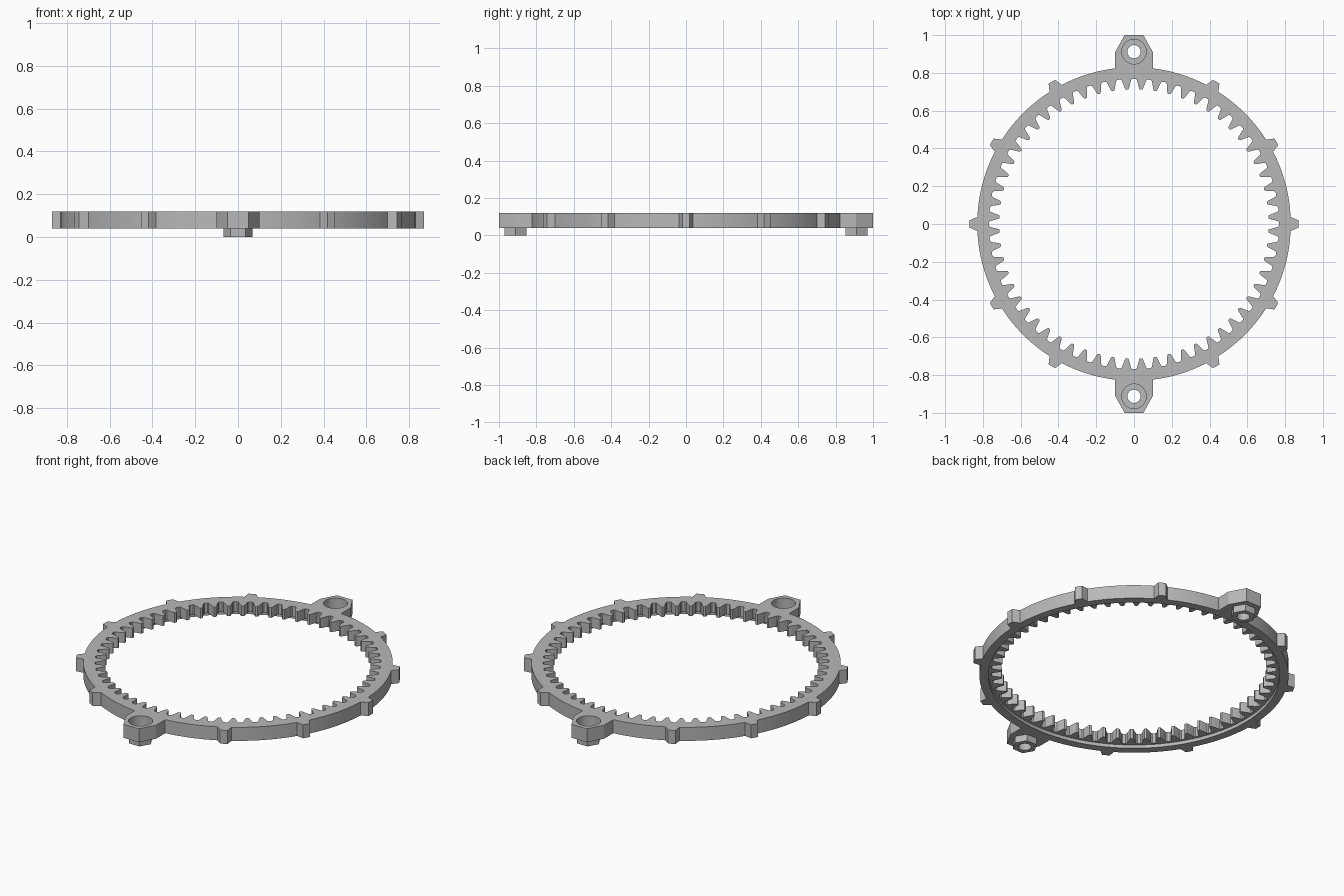
import bpy, bmesh, math
from math import sin, cos, pi, radians

if "Cube" in bpy.data.objects:
    bpy.data.objects.remove(bpy.data.objects["Cube"], do_unlink=True)

grey = bpy.data.materials.new("plain_grey")
grey.use_nodes = True
colour = (0.48, 0.48, 0.48, 1)
grey.diffuse_color = colour
grey.node_tree.nodes["Principled BSDF"].inputs["Base Color"].default_value = colour

RING, ROOT, TIP = 0.83, 0.768, 0.712
TEETH = 60
BOTTOM, TOP = 0.04, 0.12
EAR_Y = 0.912


def circle(r, n, cx=0, cy=0):
    return [(cx + r * cos(2 * pi * i / n), cy + r * sin(2 * pi * i / n)) for i in range(n)]


def turned(u, v, a):
    return (u * cos(a) - v * sin(a), u * sin(a) + v * cos(a))


def plate(name, loops, z0, z1):
    """Extrude an outline with optional holes."""
    bm = bmesh.new()
    for pts in loops:
        vs = [bm.verts.new((x, y, z0)) for x, y in pts]
        for i, v in enumerate(vs):
            bm.edges.new((v, vs[i - 1]))
    bmesh.ops.triangle_fill(bm, use_beauty=True, use_dissolve=False, edges=bm.edges[:])
    res = bmesh.ops.extrude_face_region(bm, geom=bm.faces[:], use_keep_orig=True)
    for g in res["geom"]:
        if isinstance(g, bmesh.types.BMVert):
            g.co.z = z1
    bmesh.ops.recalc_face_normals(bm, faces=bm.faces[:])
    mesh = bpy.data.meshes.new(name)
    bm.to_mesh(mesh)
    bm.free()
    mesh.materials.append(grey)
    ob = bpy.data.objects.new(name, mesh)
    bpy.context.collection.objects.link(ob)
    return ob


def activate(ob):
    bpy.ops.object.select_all(action='DESELECT')
    ob.select_set(True)
    bpy.context.view_layer.objects.active = ob


def cut(ob, cutter):
    mod = ob.modifiers.new("cut", 'BOOLEAN')
    mod.operation, mod.solver, mod.object = 'DIFFERENCE', 'EXACT', cutter
    activate(ob)
    bpy.ops.object.modifier_apply(modifier=mod.name)
    bpy.data.objects.remove(cutter, do_unlink=True)


# Outer outline: arcs between ten small nubs and two screw ears
nub = [(0.829, -0.037), (0.87, -0.02), (0.87, 0.02), (0.829, 0.037)]
ear = [(0.824, -0.1), (0.91, -0.1), (1, -0.05), (1, 0.05), (0.91, 0.1), (0.824, 0.1)]
shapes = [ear if k in (3, 9) else nub for k in range(12)]
outer = []
for k, shape in enumerate(shapes):
    a = radians(30 * k)
    outer += [turned(u, v, a) for u, v in shape]
    start = a + math.asin(shape[-1][1] / RING)
    end = a + radians(30) + math.asin(shapes[(k + 1) % 12][0][1] / RING)
    steps = 10
    for i in range(1, steps):
        t = start + (end - start) * i / steps
        outer.append((RING * cos(t), RING * sin(t)))

# Inner outline: gear teeth with rounded roots and tips, a gap on each axis
half_tooth = [(ROOT, 0.008), (ROOT - 0.005, 0.015), (0.745, 0.02),
              (TIP + 0.008, 0.027), (TIP, 0.031)]
gap = [(r, -v) for r, v in reversed(half_tooth)] + half_tooth
inner = [turned(u, v, 2 * pi * k / TEETH) for k in range(TEETH) for u, v in gap]

# Ring body with screw holes
holes = [circle(0.035, 32, 0, s * EAR_Y) for s in (-1, 1)]
body = plate("ring_gear", [outer, inner] + holes, BOTTOM, TOP)

# Recess under the teeth, and screw head pockets in the ears
cut(body, plate("recess_cutter", [circle(0.782, 180)], 0, 0.06))
for s in (-1, 1):
    cut(body, plate("pocket_cutter", [circle(0.065, 48, 0, s * EAR_Y)], 0.05, 0.2))

# Hexagonal bosses below the ears
parts = [body]
for s, side in ((-1, "front"), (1, "back")):
    parts.append(plate(side + "_hex_boss",
                       [circle(0.068, 6, 0, s * EAR_Y), circle(0.035, 32, 0, s * EAR_Y)],
                       0, BOTTOM))

for ob in parts:
    activate(ob)
    bpy.ops.object.shade_smooth_by_angle(angle=radians(25))
